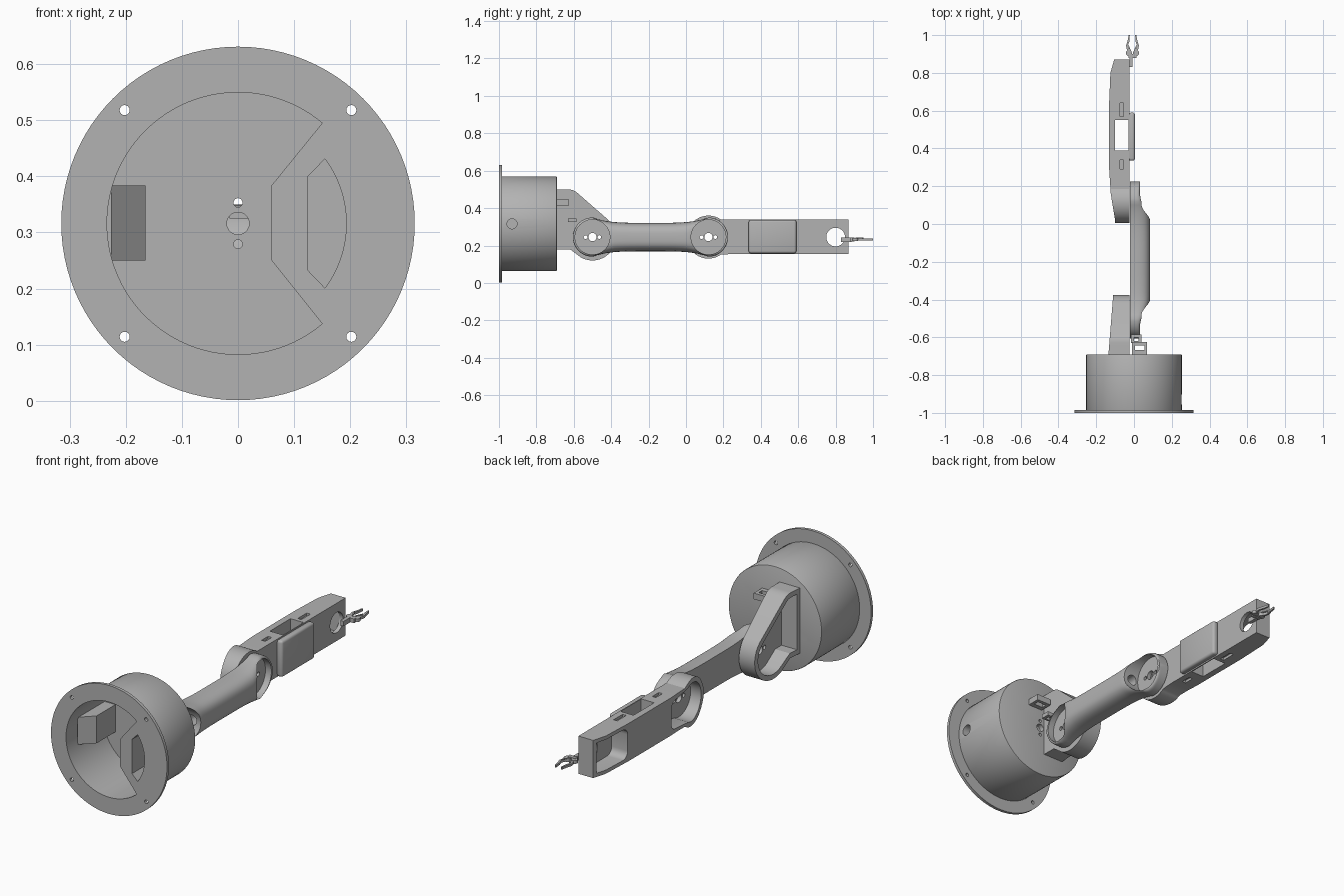
import bpy, bmesh, math
from math import radians, sin, cos, sqrt

cube = bpy.data.objects.get("Cube")
if cube:
    bpy.data.objects.remove(cube, do_unlink=True)

grey = bpy.data.materials.new("plain grey")
grey.use_nodes = True
COLOR = (0.45, 0.45, 0.45, 1)
grey.diffuse_color = COLOR
grey.node_tree.nodes["Principled BSDF"].inputs["Base Color"].default_value = COLOR

AXES = {"x": lambda u, v, t: (t, u, v),
        "y": lambda u, v, t: (u, t, v),
        "z": lambda u, v, t: (u, v, t)}


def arc(cu, cv, r, a0=0, a1=360, n=32):
    """Points on an arc; a full circle leaves out the repeated end."""
    steps = n if abs(a1 - a0) == 360 else n - 1
    angles = [radians(a0 + (a1 - a0) * i / steps) for i in range(n)]
    return [(cu + r * cos(a), cv + r * sin(a)) for a in angles]


def rect(u0, u1, v0, v1):
    return [(u0, v0), (u1, v0), (u1, v1), (u0, v1)]


def make(name, bm):
    bmesh.ops.recalc_face_normals(bm, faces=bm.faces[:])
    mesh = bpy.data.meshes.new(name)
    bm.to_mesh(mesh)
    bm.free()
    mesh.materials.append(grey)
    obj = bpy.data.objects.new(name, mesh)
    bpy.context.scene.collection.objects.link(obj)
    return obj


def loft(name, rings):
    """Skin closed rings of equal length and cap both ends."""
    bm = bmesh.new()
    rows = [[bm.verts.new(p) for p in ring] for ring in rings]
    n = len(rows[0])
    for a, b in zip(rows, rows[1:]):
        for i in range(n):
            j = (i + 1) % n
            bm.faces.new((a[i], a[j], b[j], b[i]))
    bm.faces.new(rows[0])
    bm.faces.new(rows[-1])
    return make(name, bm)


def prism(name, points, axis, t0, t1):
    place = AXES[axis]
    return loft(name, [[place(u, v, t) for u, v in points] for t in (t0, t1)])


def apply_modifiers(obj):
    graph = bpy.context.evaluated_depsgraph_get()
    mesh = bpy.data.meshes.new_from_object(obj.evaluated_get(graph))
    obj.modifiers.clear()
    obj.data = mesh


def boolean(obj, points, axis, t0, t1, operation="DIFFERENCE"):
    cutter = prism("cutter", points, axis, t0, t1)
    mod = obj.modifiers.new("boolean", "BOOLEAN")
    mod.operation, mod.solver, mod.object = operation, "EXACT", cutter
    apply_modifiers(obj)
    bpy.data.objects.remove(cutter, do_unlink=True)


def bevel(obj, width, segments=3):
    mod = obj.modifiers.new("bevel", "BEVEL")
    mod.width, mod.segments, mod.limit_method = width, segments, "ANGLE"
    apply_modifiers(obj)


# Base drum and flange
BZ = 0.316
base = prism("base_drum", arc(0, BZ, 0.253, n=96), "y", -0.99, -0.69)
bevel(base, 0.005, 2)
flange = prism("base_flange", arc(0, BZ, 0.315, n=96), "y", -1, -0.985)
opening = arc(0, BZ, 0.2335, 50, 310, 72) + [(0.06, 0.25), (0.06, 0.384)]
pocket = arc(0, BZ, 0.193, -36.6, 36.6, 24) + [(0.125, 0.40), (0.125, 0.232)]
for part in (base, flange):
    for hole in (opening, pocket):
        boolean(part, hole, "y", -1.05, -0.715)
for x in (-0.202, 0.202):
    for z in (0.114, 0.518):
        boolean(flange, arc(x, z, 0.009, n=16), "y", -1.05, -0.95)
for z, r in ((BZ, 0.02), (BZ + 0.037, 0.008), (BZ - 0.037, 0.008)):
    boolean(base, arc(0, z, r, n=20), "y", -0.75, -0.65)
boolean(base, arc(-0.93, BZ, 0.027, n=24), "x", 0.15, 0.3)
prism("drum_inner_wedge",
      [(-0.226, -0.92), (-0.165, -0.86), (-0.165, -0.71), (-0.226, -0.71)],
      "z", 0.25, 0.384)

# Slotted tab on the drum
tab = prism("cable_tab", rect(-0.01, 0.07, -0.695, -0.625), "z", 0.415, 0.445)
boolean(tab, rect(0.005, 0.055, -0.668, -0.642), "z", 0.4, 0.46)

# Shoulder bracket, hollow towards -x
SY, EY, JZ = -0.5, 0.12, 0.245


def bracket_profile(m, y0):
    return ([(y0, 0.18 + m), (-0.62, 0.18 + m)]
            + arc(SY, JZ, 0.125 - m, -120, 52, 32)
            + arc(-0.63, 0.425, 0.075 - m, 52, 90, 8) + [(y0, 0.5 - m)])


bracket = prism("shoulder_bracket", bracket_profile(0, -0.695), "x", -0.11, -0.025)
for v in bracket.data.vertices:
    if v.co.x < -0.1:
        v.co.x -= 0.08 * (-0.375 - v.co.y)
boolean(bracket, bracket_profile(0.024, -0.67), "x", -0.2, -0.05)


# Upper arm: rounded dog bone
def arm_ring(y):
    mid = (SY + EY) / 2
    d = abs(y - mid)
    half = (EY - SY) / 2
    if d > half:
        h = sqrt(max(0.105 ** 2 - (d - half) ** 2, 0.0001))
    else:
        h = 0.076 + 0.029 * (d / half) ** 4
    t = min(max((d - 0.2) / 0.17, 0), 1)
    depth = 0.105 - 0.053 * t * t * (3 - 2 * t)
    p = 0.65 - 0.45 * t
    ring = []
    for i in range(25):
        a = math.pi * i / 24
        c = cos(a)
        ring.append((-0.02 + depth * max(sin(a), 0) ** p, y,
                     JZ + math.copysign(h * abs(c) ** p, c)))
    return ring


end_steps = [0.105 * sin(radians(a)) for a in range(0, 89, 8)]
stations = ([SY - s for s in reversed(end_steps)]
            + [SY + (EY - SY) * i / 32 for i in range(1, 32)]
            + [EY + s for s in end_steps])
arm = loft("upper_arm", [arm_ring(y) for y in stations])
for y in (SY, EY):
    boolean(arm, arc(y, JZ, 0.093, n=48), "x", 0.0, 0.2)
boolean(arm, arc(0.035, JZ, 0.026, n=24), "y", SY, EY)
cable_loop = prism("cable_loop", rect(-0.015, 0.04, -0.63, -0.585), "z", 0.325, 0.345)
boolean(cable_loop, rect(0, 0.025, -0.62, -0.6), "z", 0.3, 0.4)

# Forearm: side profile trimmed by its plan outline
profile = (arc(EY, JZ, 0.115, 55, 305, 40)
           + [(0.25, 0.155), (0.87, 0.155), (0.87, 0.34), (0.25, 0.34)])
forearm = prism("forearm", profile, "x", -0.2, -0.025)
plan = [(0, -0.1), (0, 1), (-0.105, 1), (-0.105, 0.87), (-0.125, 0.8),
        (-0.132, 0.63), (-0.132, 0.3), (-0.123, 0.16), (-0.1, 0.02), (-0.1, -0.1)]
boolean(forearm, plan, "z", 0, 0.6, "INTERSECT")

# Servo recesses open towards -x
elbow_recess = (arc(EY, JZ, 0.092, 65, 295, 32)
                + arc(0.27, 0.205, 0.03, -90, 0, 6) + arc(0.27, 0.285, 0.03, 0, 90, 6))
wrist_recess = ([(0.85, 0.173), (0.85, 0.322)]
                + arc(0.675, 0.287, 0.035, 90, 180, 6) + arc(0.675, 0.208, 0.035, 180, 270, 6))
for hole in (elbow_recess, wrist_recess):
    boolean(forearm, hole, "x", -0.2, -0.045)
boolean(forearm, arc(0.8, JZ, 0.05, n=40), "x", -0.1, 0.05)
boolean(forearm, rect(-0.1, -0.03, 0.39, 0.55), "z", 0, 0.6)
for y0, y1 in ((0.29, 0.34), (0.57, 0.64)):
    for z0, z1 in ((0.1, 0.168), (0.327, 0.4)):
        boolean(forearm, rect(-0.075, -0.055, y0, y1), "z", z0, z1)

# Raised cover on the forearm
cover = prism("forearm_cover", rect(0.335, 0.59, 0.158, 0.337), "x", -0.028, 0.005)
bevel(cover, 0.012)

# Pivot and screw holes through both joints
for y, parts in ((SY, (arm, bracket)), (EY, (arm, forearm))):
    for part in parts:
        for dy, r in ((0, 0.022), (-0.037, 0.01), (0.037, 0.01)):
            boolean(part, arc(y + dy, JZ, r, n=20), "x", -0.2, 0.2)

# Gripper: stem, palm, geared pivots, links and claws
GX, GZ = -0.008, 0.232
prism("gripper_stem", rect(-0.025, -0.008, 0.83, 0.885), "z", GZ - 0.012, GZ + 0.012)
prism("gripper_palm", rect(GX - 0.022, GX + 0.022, 0.88, 0.9), "z", GZ - 0.01, GZ + 0.01)
claw = [(0.008, 0.895), (0.03, 0.925), (0.034, 0.945), (0.026, 0.97), (0.02, 1.0),
        (0.014, 1.0), (0.017, 0.965), (0.024, 0.945), (0.02, 0.93), (0.004, 0.908)]
link = [(0.004, 0.91), (0.008, 0.906), (0.026, 0.944), (0.021, 0.948)]
for side, s in (("left", 1), ("right", -1)):
    def mirrored(points):
        return [(GX + s * u, v) for u, v in points]
    prism(side + "_claw", mirrored(claw), "z", GZ - 0.006, GZ + 0.006)
    prism(side + "_link", mirrored(link), "z", GZ + 0.006, GZ + 0.011)
    prism(side + "_gear", mirrored(arc(0.019, 0.905, 0.016, n=14)),
          "z", GZ - 0.008, GZ + 0.008)

# Smooth curved faces, keep edges sharp
bpy.ops.object.select_all(action="DESELECT")
for obj in bpy.context.scene.objects:
    if obj.type == "MESH":
        obj.select_set(True)
        bpy.context.view_layer.objects.active = obj
bpy.ops.object.shade_smooth_by_angle(angle=radians(30))
